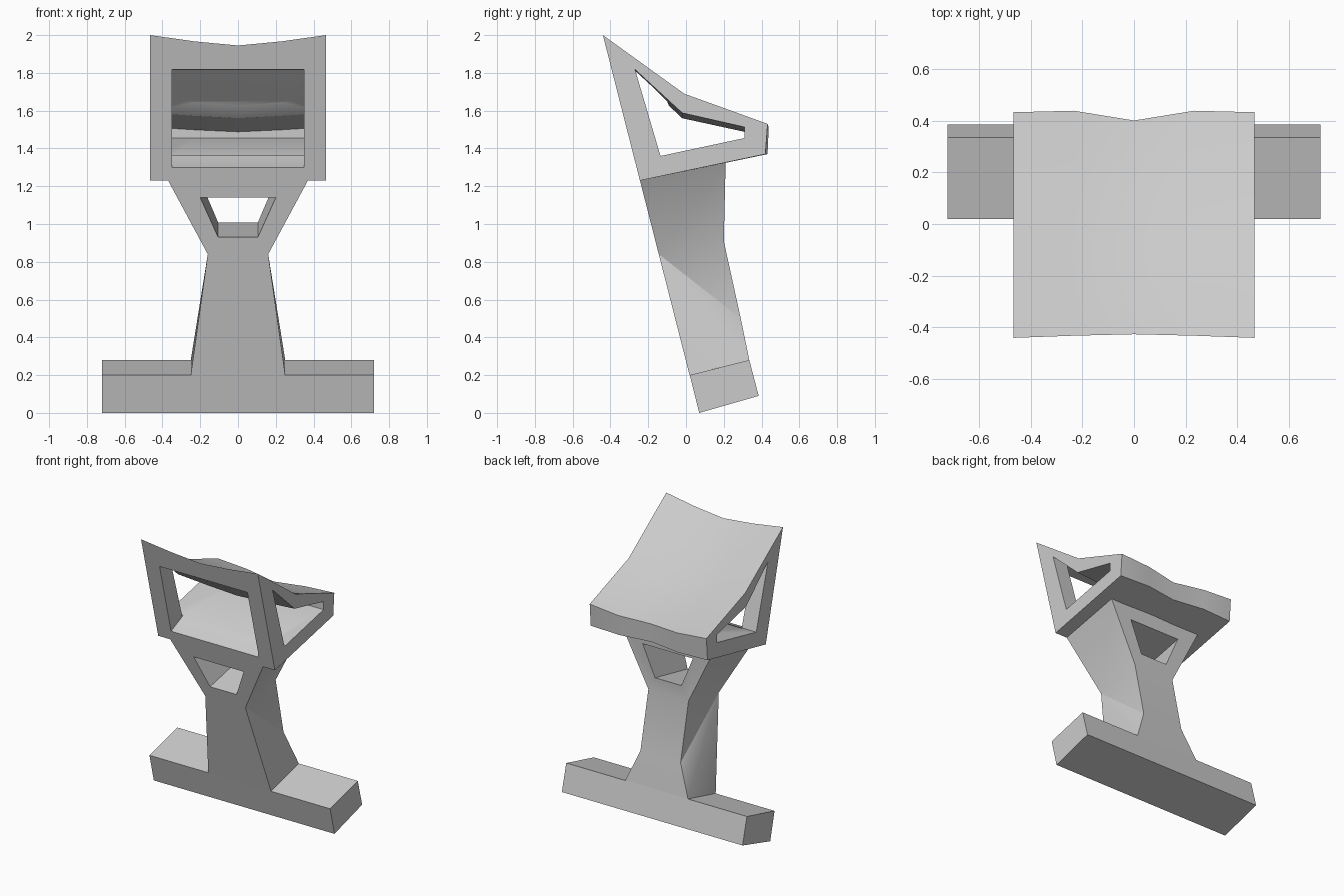
import bpy
import bmesh
import math

default = bpy.data.objects.get("Cube")
if default:
    bpy.data.objects.remove(default, do_unlink=True)

grey = bpy.data.materials.new("plain grey")
grey.use_nodes = True
COLOUR = (0.6, 0.6, 0.6, 1)
grey.diffuse_color = COLOUR
grey.node_tree.nodes["Principled BSDF"].inputs["Base Color"].default_value = COLOUR


def make(name, verts, faces):
    bm = bmesh.new()
    vs = [bm.verts.new(v) for v in verts]
    for f in faces:
        bm.faces.new([vs[i] for i in f])
    bmesh.ops.recalc_face_normals(bm, faces=bm.faces[:])
    mesh = bpy.data.meshes.new(name)
    bm.to_mesh(mesh)
    bm.free()
    mesh.materials.append(grey)
    obj = bpy.data.objects.new(name, mesh)
    bpy.context.collection.objects.link(obj)
    return obj


def loft(name, rings):
    """Skin equal-length rings and cap both ends."""
    n = len(rings[0])
    verts = [p for ring in rings for p in ring]
    faces = [list(range(n)), list(range(len(verts) - n, len(verts)))]
    for r in range(len(rings) - 1):
        for i in range(n):
            j = (i + 1) % n
            faces.append((r * n + i, r * n + j, r * n + n + j, r * n + n + i))
    return make(name, verts, faces)


def across(name, profile, half_width):
    """Extrude a side profile (y, z) along x."""
    return loft(name, [[(x, y, z) for y, z in profile] for x in (-half_width, half_width)])


def cut(obj, cutter):
    cutter.hide_render = True
    mod = obj.modifiers.new("opening", "BOOLEAN")
    mod.operation = "DIFFERENCE"
    mod.solver = "EXACT"
    mod.object = cutter
    bpy.context.view_layer.objects.active = obj
    bpy.ops.object.modifier_apply(modifier=mod.name)
    bpy.data.objects.remove(cutter, do_unlink=True)


def front_y(z):
    """The leaning front plane shared by all parts."""
    return 0.07 - 0.255 * z


# Foot bar
foot = across("foot_bar", [(0.07, 0), (0.385, 0.09), (0.335, 0.28), (0.02, 0.2)], 0.72)

# Stem: outline of (half width, y, z), up the front and down the back
outline = [(0.25, front_y(0.2), 0.2), (0.16, front_y(0.84), 0.84), (0.37, front_y(1.23), 1.23),
           (0.37, 0.21, 1.33), (0.16, 0.2, 0.91), (0.16, 0.29, 0.5), (0.25, 0.335, 0.28)]
n = len(outline)
verts = [(s * x, y, z) for s in (-1, 1) for x, y, z in outline]
faces = [(i, (i + 1) % n, n + (i + 1) % n, n + i) for i in range(n)]
for side in (0, n):
    for k in range(2, n + 1):
        faces.append((side + 1, side + k % n, side + (k + 1) % n)) if k < n else None
stem = make("stem", verts, faces)

# Tapered opening through the stem
trapezoid = [(-0.105, 0.93), (0.105, 0.93), (0.2, 1.14), (-0.2, 1.14)]
cut(stem, loft("stem_cutter", [[(x, front_y(z) + d, z + 0.21 * d) for x, z in trapezoid]
                               for d in (-0.2, 0.7)]))

# Head: side profile with sag (dy, dz) towards the middle
HALF = 0.465
head_profile = [(-0.244, 1.23, 0, 0), (-0.44, 2.0, 0.014, -0.055), (-0.01, 1.69, 0, -0.055),
                (0.432, 1.53, -0.032, -0.03), (0.42, 1.37, -0.022, 0)]
inner_profile = [(-0.135, 1.36, 0, 0), (-0.27, 1.82, 0, -0.025), (-0.02, 1.59, 0, -0.03),
                 (0.31, 1.515, 0, -0.027), (0.31, 1.455, 0, 0)]


def sagging(name, profile, reach):
    rings = []
    for x, sag in ((-reach, 0), (-HALF / 2, 0.6), (0, 1), (HALF / 2, 0.6), (reach, 0)):
        bulge = 0.025 if sag == 0.6 else 0
        rings.append([(x, y + dy * sag + (bulge if dy < 0 else 0), z + dz * sag)
                      for y, z, dy, dz in profile])
    return loft(name, rings)


head = sagging("headrest", head_profile, HALF)
cut(head, sagging("side_cutter", inner_profile, HALF + 0.03))
front_opening = [(-0.5, 1.3), (-0.262, 1.3), (-0.13, 1.36), (-0.02, 1.45),
                 (-0.1, 1.65), (-0.265, 1.815), (-0.6, 1.82)]
cut(head, across("front_cutter", front_opening, 0.35))

# Shading
for obj in (foot, stem, head):
    bpy.ops.object.select_all(action="DESELECT")
    obj.select_set(True)
    bpy.context.view_layer.objects.active = obj
    bpy.ops.object.shade_smooth_by_angle(angle=math.radians(30))
